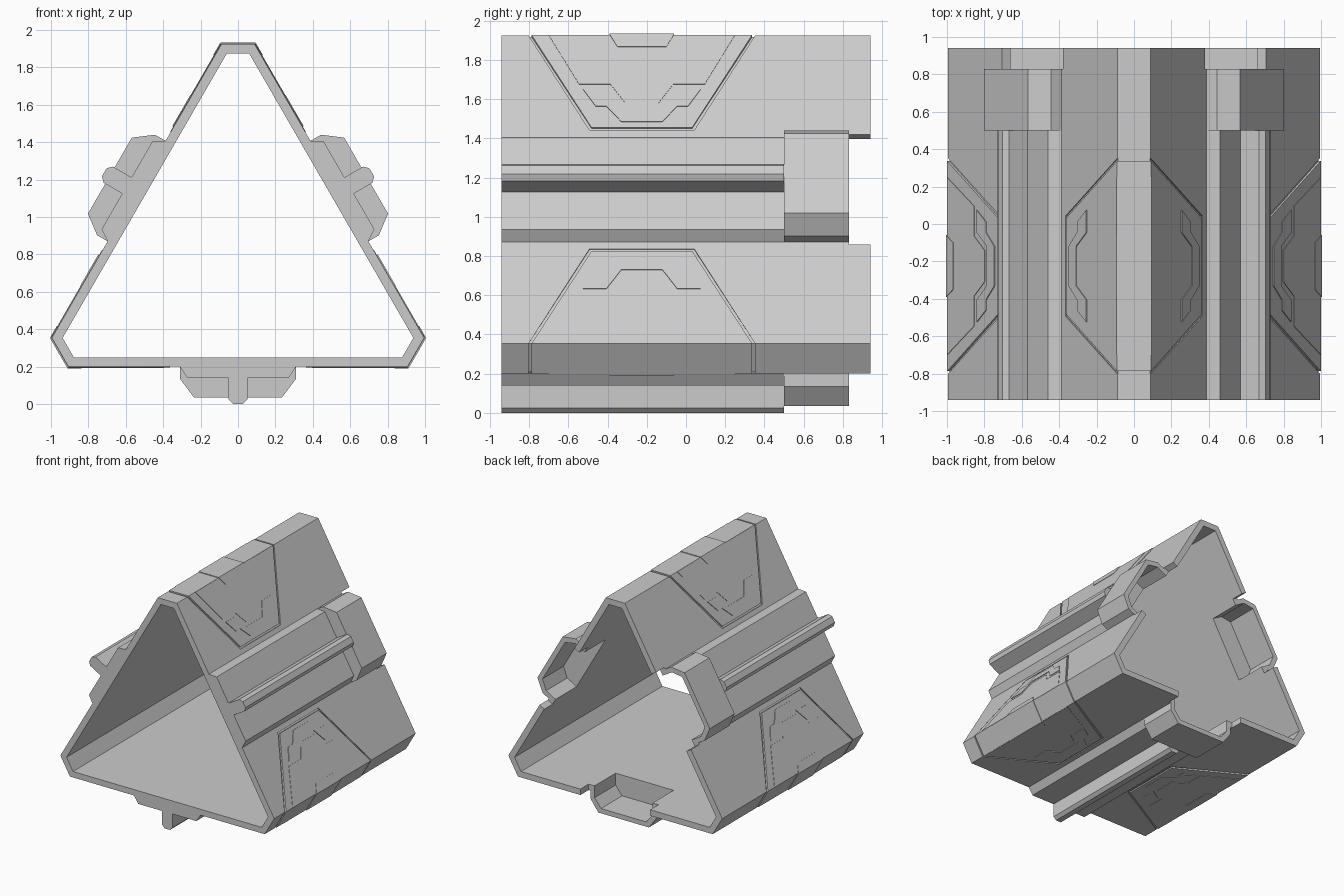
import bpy, bmesh, math
from mathutils import Matrix, Vector

old = bpy.data.objects.get("Cube")
if old:
    bpy.data.objects.remove(old, do_unlink=True)

SIDE, CHAMFER, WALL = 0.626, 1.098, 0.05     # distances of flats from the tube axis
AXIS_Z = 0.826
FRONT, BACK = -0.94, 0.94
RAIL_END, BRACKET_END = 0.5, 0.83
PANEL_Y = -0.225
ROOT = math.sqrt(0.75)

grey = bpy.data.materials.new("light_grey")
grey.use_nodes = True
colour = (0.6, 0.6, 0.6, 1)
grey.diffuse_color = colour
grey.node_tree.nodes["Principled BSDF"].inputs["Base Color"].default_value = colour


def half_edge(h):
    """Half width of a flat side at height h above the outer wall."""
    return (CHAMFER + h - 0.5 * (SIDE + h)) / ROOT


def place(u, y, h, k):
    """Point on side k: u across, y along, h outward."""
    p = Matrix.Rotation(math.radians(120 * k), 3, 'Y') @ Vector((u, y, -SIDE - h))
    return p + Vector((0, 0, AXIS_Z))


def loft(bm, ring_a, ring_b, caps=None):
    n = len(ring_a)
    a = [bm.verts.new(p) for p in ring_a]
    b = [bm.verts.new(p) for p in ring_b]
    for i in range(n):
        j = (i + 1) % n
        bm.faces.new((a[i], a[j], b[j], b[i]))
    for cap in caps or [range(n)]:
        for ring in (a, b):
            bm.faces.new([ring[i] for i in cap])


def prism(bm, half_profile, y0, y1, k):
    """Symmetric profile of (u, h) points run along the tube."""
    pts = half_profile + [(-u, h) for u, h in reversed(half_profile)]
    loft(bm, *[[place(u, y, h, k) for u, h in pts] for y in (y0, y1)])


def slab(bm, half_contour, h0, h1, k, flip):
    """Flat plate from (y, s) points, s measured from the corner edge."""
    pts = half_contour + [(-y, s) for y, s in reversed(half_contour)]
    w = half_edge(0)
    loft(bm, *[[place(flip * (w - s), PANEL_Y + y, h, k) for y, s in pts] for h in (h0, h1)])


def wrap(bm, base_y, tip_y, s, h0, h1, k):
    """Plate folded around one chamfered corner."""
    corner = Vector((ROOT, -0.5))
    rings = []
    for h in (h0, h1):
        def pt(u, y, far):
            p = Vector((u, -SIDE - h))
            if far:
                p = 2 * p.dot(corner) * corner - p
            return place(p.x, PANEL_Y + y, -p.y - SIDE, k)
        tip, edge = half_edge(0) - s, half_edge(h)
        rings.append([pt(tip, -tip_y, 0), pt(tip, tip_y, 0), pt(edge, base_y, 0),
                      pt(edge, base_y, 1), pt(tip, tip_y, 1), pt(tip, -tip_y, 1),
                      pt(edge, -base_y, 1), pt(edge, -base_y, 0)])
    loft(bm, *rings, caps=[(0, 1, 2, 7), (7, 2, 3, 6), (6, 3, 4, 5)])


def make(name, build):
    """Object holding the part repeated on the three sides."""
    bm = bmesh.new()
    for k in range(3):
        build(bm, k)
    return finish(name, bm)


def finish(name, bm):
    bmesh.ops.recalc_face_normals(bm, faces=bm.faces)
    mesh = bpy.data.meshes.new(name)
    bm.to_mesh(mesh)
    bm.free()
    mesh.materials.append(grey)
    ob = bpy.data.objects.new(name, mesh)
    bpy.context.scene.collection.objects.link(ob)
    return ob


def cut(ob, cutters):
    for c in cutters:
        mod = ob.modifiers.new("cut", 'BOOLEAN')
        mod.operation, mod.solver, mod.object = 'DIFFERENCE', 'EXACT', c
    bpy.context.view_layer.update()
    graph = bpy.context.evaluated_depsgraph_get()
    mesh = bpy.data.meshes.new_from_object(ob.evaluated_get(graph))
    ob.modifiers.clear()
    ob.data = mesh


# Hollow three-sided tube with chamfered corners
bm = bmesh.new()
loops = []
for h in (0, -WALL):
    for y in (FRONT, BACK):
        loops.append([bm.verts.new(place(f * half_edge(h), y, h, k))
                      for k in (0, 2, 1) for f in (-1, 1)])
of, ob_, inf, inb = loops
for a, b in ((of, ob_), (inf, inb), (of, inf), (ob_, inb)):
    for i in range(6):
        j = (i + 1) % 6
        bm.faces.new((a[i], a[j], b[j], b[i]))
tube = finish("tube_shell", bm)

# Cutters: rear notches, bracket pockets, panel grooves
notch = make("notch_cutter", lambda bm, k: prism(
    bm, [(0.325, -0.1), (0.325, 0.1)], BRACKET_END, 1.1, k))
pocket = make("pocket_cutter", lambda bm, k: prism(
    bm, [(0.27, -0.1), (0.27, 0.05), (0.21, 0.125)], 0.55, 1.05, k))
groove = make("groove_cutter", lambda bm, k: wrap(
    bm, 0.577, 0.267, 0.557, -0.008, 0.02, k))

# Rear brackets, hollow towards the inside and back
bracket = make("rear_brackets", lambda bm, k: prism(
    bm, [(0.31, 0), (0.31, 0.065), (0.235, 0.165)], RAIL_END, BRACKET_END, k))

cut(tube, [notch, pocket, groove])
cut(bracket, [pocket])
for c in (notch, pocket, groove):
    bpy.data.objects.remove(c, do_unlink=True)

# Rails along each side
make("rail_bases", lambda bm, k: prism(
    bm, [(0.31, 0), (0.27, 0.06)], FRONT, RAIL_END, k))
make("rail_rods", lambda bm, k: prism(
    bm, [(0.05, 0.06), (0.05, 0.175), (0.025, 0.2)], FRONT, RAIL_END, k))

# Corner armour panels with inlays
make("corner_panels", lambda bm, k: wrap(bm, 0.562, 0.257, 0.542, -0.008, 0.003, k))
make("corner_tabs", lambda bm, k: wrap(bm, 0.165, 0.125, 0.07, 0, 0.009, k))

inlay = [(0.475, 0), (0.32, 0.29), (0.16, 0.29), (0.085, 0.4)]
band = [(0.30, 0.32), (0.235, 0.42), (0.18, 0.42), (0.105, 0.51)]
band_inner = [(0.105, 0.43), (0.18, 0.32)]


def inlays(bm, k):
    for flip in (-1, 1):
        slab(bm, inlay, 0, 0.006, k, flip)


def bands(bm, k):
    # the band is an arch: outer steps across, inner steps back
    outer = band + [(-y, s) for y, s in reversed(band)]
    inner = [(-y, s) for y, s in reversed(band_inner)] + band_inner
    pts = outer + inner
    w = half_edge(0)
    for flip in (-1, 1):
        loft(bm, *[[place(flip * (w - s), PANEL_Y + y, h, k) for y, s in pts]
                   for h in (0, 0.008)])


make("panel_inlays", inlays)
make("panel_bands", bands)
